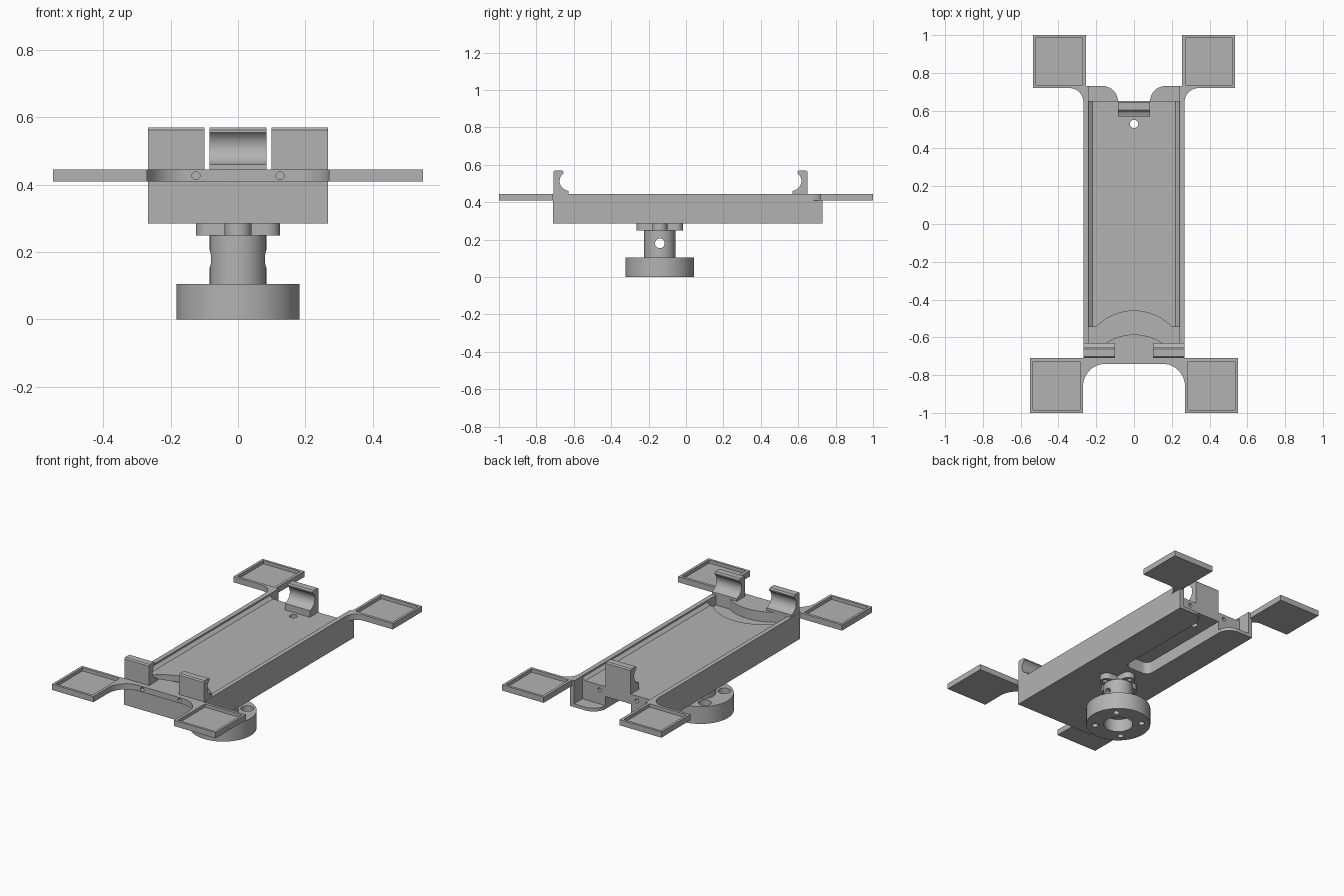
import bpy
import bmesh
from math import cos, sin, pi, radians
from mathutils import Matrix

old = bpy.data.objects.get("Cube")
if old:
    bpy.data.objects.remove(old, do_unlink=True)

GREY = (0.45, 0.45, 0.45, 1)
mat = bpy.data.materials.new("matte grey plastic")
mat.use_nodes = True
mat.diffuse_color = GREY
mat.node_tree.nodes["Principled BSDF"].inputs["Base Color"].default_value = GREY


def arc(cx, cy, r, a0, a1, n=12):
    """Points along a circular arc, angles in degrees."""
    return [(cx + r * cos(radians(a0 + (a1 - a0) * i / n)),
             cy + r * sin(radians(a0 + (a1 - a0) * i / n))) for i in range(n + 1)]


def flip(points):
    return [(-x, y) for x, y in reversed(points)]


def finish(name, bm):
    bmesh.ops.recalc_face_normals(bm, faces=bm.faces)
    mesh = bpy.data.meshes.new(name)
    bm.to_mesh(mesh)
    bm.free()
    mesh.materials.append(mat)
    ob = bpy.data.objects.new(name, mesh)
    bpy.context.collection.objects.link(ob)
    return ob


def prism(name, outline, lo, hi, axis="z"):
    """Extrude an outline along z (x, y points), or along x / y (cross-section points)."""
    place = {"z": lambda a, b, t: (a, b, t),
             "x": lambda a, b, t: (t, a, b),
             "y": lambda a, b, t: (a, t, b)}[axis]
    bm = bmesh.new()
    face = bm.faces.new([bm.verts.new(place(a, b, lo)) for a, b in outline])
    ext = bmesh.ops.extrude_face_region(bm, geom=[face])
    step = Matrix.Translation(place(0, 0, hi - lo))
    bmesh.ops.transform(bm, matrix=step,
                        verts=[v for v in ext["geom"] if isinstance(v, bmesh.types.BMVert)])
    return finish(name, bm)


def box(name, x0, x1, y0, y1, z0, z1):
    return prism(name, [(x0, y0), (x1, y0), (x1, y1), (x0, y1)], z0, z1)


def rod(name, cx, cy, r, lo, hi, axis="z", n=40):
    return prism(name, arc(cx, cy, r, 0, 360 - 360 / n, n - 1), lo, hi, axis)


def activate(ob):
    bpy.ops.object.select_all(action="DESELECT")
    ob.select_set(True)
    bpy.context.view_layer.objects.active = ob


def cut(ob, *cutters):
    activate(ob)
    for c in cutters:
        mod = ob.modifiers.new("cut", "BOOLEAN")
        mod.operation = "DIFFERENCE"
        mod.solver = "EXACT"
        mod.object = c
        bpy.ops.object.modifier_apply(modifier=mod.name)
        bpy.data.objects.remove(c, do_unlink=True)


def smooth(ob):
    activate(ob)
    bpy.ops.object.shade_smooth_by_angle(angle=radians(30))


TOP, ARM, BASE = 0.445, 0.41, 0.285
MOUNT_Y = -0.14

# Tray body
body = box("tray_body", -0.268, 0.268, -0.71, 0.73, BASE, TOP)
tray = [(-0.24, 0.6), (-0.24, 0.435), (-0.22, 0.42)]
tray_cut = prism("tray_cut", tray + flip(tray), -0.545, 0.9, "y")
bay_cut = box("bay_cut", -0.24, 0.24, 0.65, 0.9, 0.305, 0.6)

# Finger pocket bounded by two arcs at the front of the tray
near = arc(0, -0.855, 0.27, 123.7, 56.3)
far = arc(0, -0.738, 0.278, 44, 136)
pocket = [(-0.24, -0.63)] + near + [(0.24, -0.63), (0.24, -0.545)] + far + [(-0.24, -0.545)]
pocket_cut = prism("pocket_cut", pocket, 0.385, 0.6)

# Cable channel under the body, flaring at the back mouth
side = arc(0.045, 0.06, 0.04, -90, 0) + arc(0.165, 0.65, 0.08, 180, 90) + [(0.165, 0.9)]
slot_cut = prism("slot_cut", side + flip(side), 0.2, 0.36)
cut(body, tray_cut, bay_cut, pocket_cut, slot_cut,
    rod("cable_hole", 0, 0.53, 0.022, 0.3, 0.6))
for sx in (-1, 1):
    cut(body, rod("back_screw_hole", sx * 0.125, 0.39, 0.012, 0.6, 0.8, "y", 20))
smooth(body)

# Front bridge with two corner pads
half = ([(0, -0.74)] + arc(0.15, -0.86, 0.12, 90, 0)
        + [(0.27, -1), (0.55, -1), (0.55, -0.71), (0, -0.71)])
half = [p for p in half]
front = prism("front_bridge_and_pads", half[1:-1] + flip(half[1:-1]), ARM, TOP)
for sx in (-1, 1):
    xs = sorted((sx * 0.287, sx * 0.535))
    cut(front, box("pad_recess", xs[0], xs[1], -0.985, -0.727, 0.425, 0.6),
        rod("front_screw_hole", sx * 0.125, 0.427, 0.012, -0.8, -0.715, "y", 20))
smooth(front)

# Back corner pads with filleted arms
back_outline = ([(0.255, 1), (0.255, 0.73), (0.268, 0.73)]
                + arc(0.343, 0.645, 0.075, 180, 90) + [(0.535, 0.72), (0.535, 1)])
for sx, label in ((1, "left"), (-1, "right")):
    pts = back_outline if sx > 0 else flip(back_outline)
    pad = prism("back_pad_" + label, pts, ARM, TOP)
    xs = sorted((sx * 0.272, sx * 0.52))
    cut(pad, box("pad_recess", xs[0], xs[1], 0.737, 0.985, 0.425, 0.6))
    smooth(pad)

# Hooked retaining clips
hook = ([(0, ARM), (0, 0.563), (0.007, 0.57), (0.047, 0.57), (0.055, 0.563)]
        + arc(0.085, 0.513, 0.052, 125, 250) + [(0.08, 0.46), (0.08, ARM)])
front_hook = [(-0.709 + d, z) for d, z in hook]
back_hook = [(0.65 - d, z) for d, z in hook]
for name, prof, x0, x1 in (("front_clip_left", front_hook, 0.1, 0.267),
                           ("front_clip_right", front_hook, -0.267, -0.1),
                           ("back_clip", back_hook, -0.084, 0.084)):
    smooth(prism(name, prof, x0, x1, "x"))

# Round mounting base with counterbored holes
base = rod("mount_base", 0, MOUNT_Y, 0.183, 0, 0.105, n=64)
cut(base, rod("base_bore", 0, MOUNT_Y, 0.083, -0.1, 0.08))
for k in range(4):
    a = pi / 4 + k * pi / 2
    hx, hy = 0.133 * cos(a), MOUNT_Y + 0.133 * sin(a)
    cut(base, rod("screw_hole", hx, hy, 0.018, -0.1, 0.2, n=24),
        rod("counterbore", hx, hy, 0.036, 0.05, 0.2, n=24))
smooth(base)

# Neck with a cross-drilled pin hole
neck = rod("mount_neck", 0, MOUNT_Y, 0.084, 0.104, 0.25, n=48)
cut(neck, rod("pin_hole", MOUNT_Y, 0.18, 0.026, -0.2, 0.2, "x", 24))
smooth(neck)

# Cross-shaped flange under the body
arm_end = arc(0.085, 0, 0.04, -90, 90)
cross = []
for k in range(4):
    c, s = cos(k * pi / 2), sin(k * pi / 2)
    cross += [(x * c - y * s, MOUNT_Y + x * s + y * c) for x, y in [(0.04, -0.04)] + arm_end]
flange = prism("mount_cross", cross, 0.249, BASE)
for k in range(4):
    a = k * pi / 2
    cut(flange, rod("cross_hole", 0.1 * cos(a), MOUNT_Y + 0.1 * sin(a), 0.014, 0.2, 0.28, n=20))
smooth(flange)
